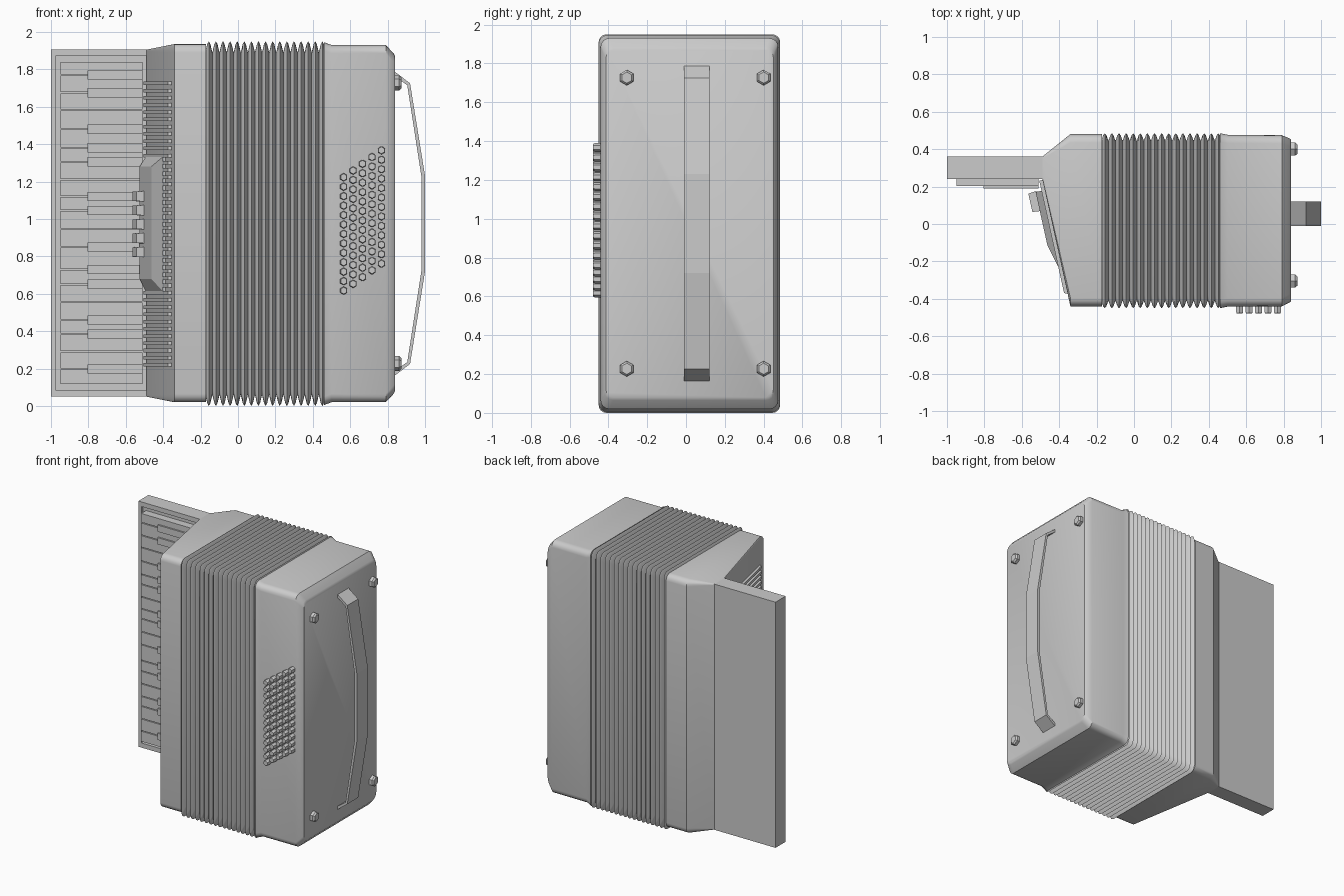
import bpy, bmesh
from math import sin, cos, pi, radians
from mathutils import Vector

if "Cube" in bpy.data.objects:
    bpy.data.objects.remove(bpy.data.objects["Cube"])

grey = bpy.data.materials.new("plain_grey")
grey.use_nodes = True
grey.diffuse_color = (0.6, 0.6, 0.6, 1)
grey.node_tree.nodes["Principled BSDF"].inputs["Base Color"].default_value = (0.6, 0.6, 0.6, 1)


def finish(name, bm, smooth=False):
    bmesh.ops.recalc_face_normals(bm, faces=bm.faces)
    mesh = bpy.data.meshes.new(name)
    bm.to_mesh(mesh)
    bm.free()
    mesh.materials.append(grey)
    ob = bpy.data.objects.new(name, mesh)
    bpy.context.collection.objects.link(ob)
    if smooth:
        bpy.ops.object.select_all(action='DESELECT')
        ob.select_set(True)
        bpy.context.view_layer.objects.active = ob
        bpy.ops.object.shade_smooth_by_angle(angle=radians(30))
    return ob


def bridge(bm, rings):
    """Skin a list of equal point rings and cap both ends."""
    loops = [[bm.verts.new(p) for p in ring] for ring in rings]
    n = len(loops[0])
    for a, b in zip(loops, loops[1:]):
        for i in range(n):
            j = (i + 1) % n
            bm.faces.new((a[i], a[j], b[j], b[i]))
    bm.faces.new(loops[0])
    bm.faces.new(loops[-1])


def rounded_ring(x, y0, y1, z0, z1, r):
    """Rounded rectangle across the x axis."""
    ring = []
    corners = ((y1 - r, z1 - r), (y0 + r, z1 - r), (y0 + r, z0 + r), (y1 - r, z0 + r))
    for q, (cy, cz) in enumerate(corners):
        for k in range(5):
            a = (q + k / 4) * pi / 2
            ring.append((x, cy + r * cos(a), cz + r * sin(a)))
    return ring


def loft(name, sections):
    bm = bmesh.new()
    bridge(bm, [rounded_ring(*s) for s in sections])
    return finish(name, bm, True)


def add_box(bm, x0, x1, y0, y1, z0, z1):
    bridge(bm, [[(x0, y0, z), (x1, y0, z), (x1, y1, z), (x0, y1, z)] for z in (z0, z1)])


def add_hex(bm, centre, axis, rings):
    """Hexagonal prism with a corner up; rings are (offset, radius)."""
    side = Vector((0, 0, 1)).cross(axis)
    bridge(bm, [[centre + axis * d + side * (r * sin(k * pi / 3)) + Vector((0, 0, r * cos(k * pi / 3)))
                 for k in range(6)] for d, r in rings])


# Treble casing, tapering down to the keyboard
loft("treble_casing", [
    (-0.49, 0.24, 0.36, 0.05, 1.905, 0.008),
    (-0.34, -0.44, 0.48, 0.02, 1.935, 0.045),
    (-0.17, -0.44, 0.48, 0.02, 1.935, 0.045)])

# Bass casing with a chamfered outer end
loft("bass_casing", [
    (0.46, -0.45, 0.485, 0.005, 1.945, 0.045),
    (0.50, -0.442, 0.477, 0.02, 1.93, 0.045),
    (0.79, -0.44, 0.475, 0.02, 1.93, 0.045),
    (0.832, -0.42, 0.457, 0.065, 1.885, 0.045),
    (0.84, -0.412, 0.45, 0.08, 1.87, 0.04)])

# Bellows: rounded ridges between sharp valleys
FOLDS = 17
pitch = 0.645 / FOLDS
sections = []
for i in range(FOLDS):
    for t, depth in ((0, 1), (0.28, 0.25), (0.5, 0), (0.72, 0.25)):
        dy, dz = 0.04 * depth, 0.06 * depth
        sections.append((-0.175 + (i + t) * pitch, -0.45 + dy, 0.485 - dy, dz, 1.95 - dz, 0.04))
loft("bellows", sections)

# Keyboard bed with a raised rim
bm = bmesh.new()
add_box(bm, -1, -0.485, 0.26, 0.36, 0.05, 1.905)
add_box(bm, -1, -0.975, 0.24, 0.26, 0.05, 1.905)
for z0, z1 in ((0.05, 0.085), (1.87, 1.905)):
    add_box(bm, -0.975, -0.485, 0.24, 0.26, z0, z1)
finish("keyboard_bed", bm)

# White and black keys
edges = [1.842, 1.77, 1.675, 1.583, 1.48, 1.38, 1.305, 1.21, 1.12, 1.045,
         0.947, 0.85, 0.73, 0.65, 0.555, 0.46, 0.385, 0.29, 0.198, 0.115]
NO_BLACK = (3, 7, 10, 14, 17)
white, black = bmesh.new(), bmesh.new()
for i, (top, low) in enumerate(zip(edges, edges[1:])):
    add_box(white, -0.95, -0.51, 0.202, 0.265, low + 0.003, top - 0.003)
    if i and i not in NO_BLACK:
        add_box(black, -0.805, -0.51, 0.19, 0.24, top - 0.025, top + 0.025)
finish("white_keys", white)
finish("black_keys", black)

# Frame of the slanted face beside the keys
origin = Vector((-0.49, 0.24, 0))
along = Vector((0.15, -0.68, 0)).normalized()
out = Vector((along.y, -along.x, 0))


def slant(s, n, z):
    return origin + along * s + out * n + Vector((0, 0, z))


def add_slant_block(bm, base, top):
    """Frustum on the slanted face; each end is (s0, s1, z0, z1, height)."""
    bridge(bm, [[slant(s0, n, z0), slant(s1, n, z0), slant(s1, n, z1), slant(s0, n, z1)]
                for s0, s1, z0, z1, n in (base, top)])


# Grille slats
bm = bmesh.new()
for i in range(40):
    z = 0.21 + i * 0.0386
    add_slant_block(bm, (0.005, 0.63, z, z + 0.019, -0.005), (0.005, 0.62, z, z + 0.019, 0.018))
finish("grille_slats", bm)

# Register switch housing and its switches
bm = bmesh.new()
add_slant_block(bm, (0.06, 0.48, 0.61, 1.335, 0), (0.06, 0.48, 0.615, 1.33, 0.018))
add_slant_block(bm, (0.06, 0.48, 0.615, 1.33, 0.018), (0.06, 0.35, 0.68, 1.28, 0.05))
finish("register_housing", bm)
bm = bmesh.new()
for i in range(5):
    z = 0.795 + i * 0.0745
    add_slant_block(bm, (0.055, 0.165, z, z + 0.056, 0.045), (0.06, 0.16, z + 0.003, z + 0.053, 0.09))
finish("register_switches", bm)

# Bass buttons in slanting rows
bm = bmesh.new()
for col in range(5):
    for row in range(13):
        centre = Vector((0.565 + col * 0.0505, -0.44, 0.617 + col * 0.036 + row * 0.0505))
        add_hex(bm, centre, Vector((0, -1, 0)), [(-0.01, 0.022), (0.03, 0.022), (0.038, 0.018)])
finish("bass_buttons", bm)

# Feet on the bass end
bm = bmesh.new()
for y in (-0.305, 0.40):
    for z in (0.227, 1.727):
        add_hex(bm, Vector((0.835, y, z)), Vector((1, 0, 0)), [(0, 0.04), (0.027, 0.04), (0.038, 0.029)])
finish("feet", bm)

# Hand strap: a ribbon bowed out from the bass end
half = [(0.835, 0.815, 0.835, 0.79), (0.92, 0.75, 0.905, 0.74), (1.0, 0.255, 0.98, 0.255)]
path = half + [(a, -b, c, -d) for a, b, c, d in reversed(half)]
bm = bmesh.new()
bridge(bm, [[(xo, -0.01, 0.975 + zo), (xo, 0.12, 0.975 + zo), (xi, 0.12, 0.975 + zi), (xi, -0.01, 0.975 + zi)]
            for xo, zo, xi, zi in path])
finish("hand_strap", bm)
